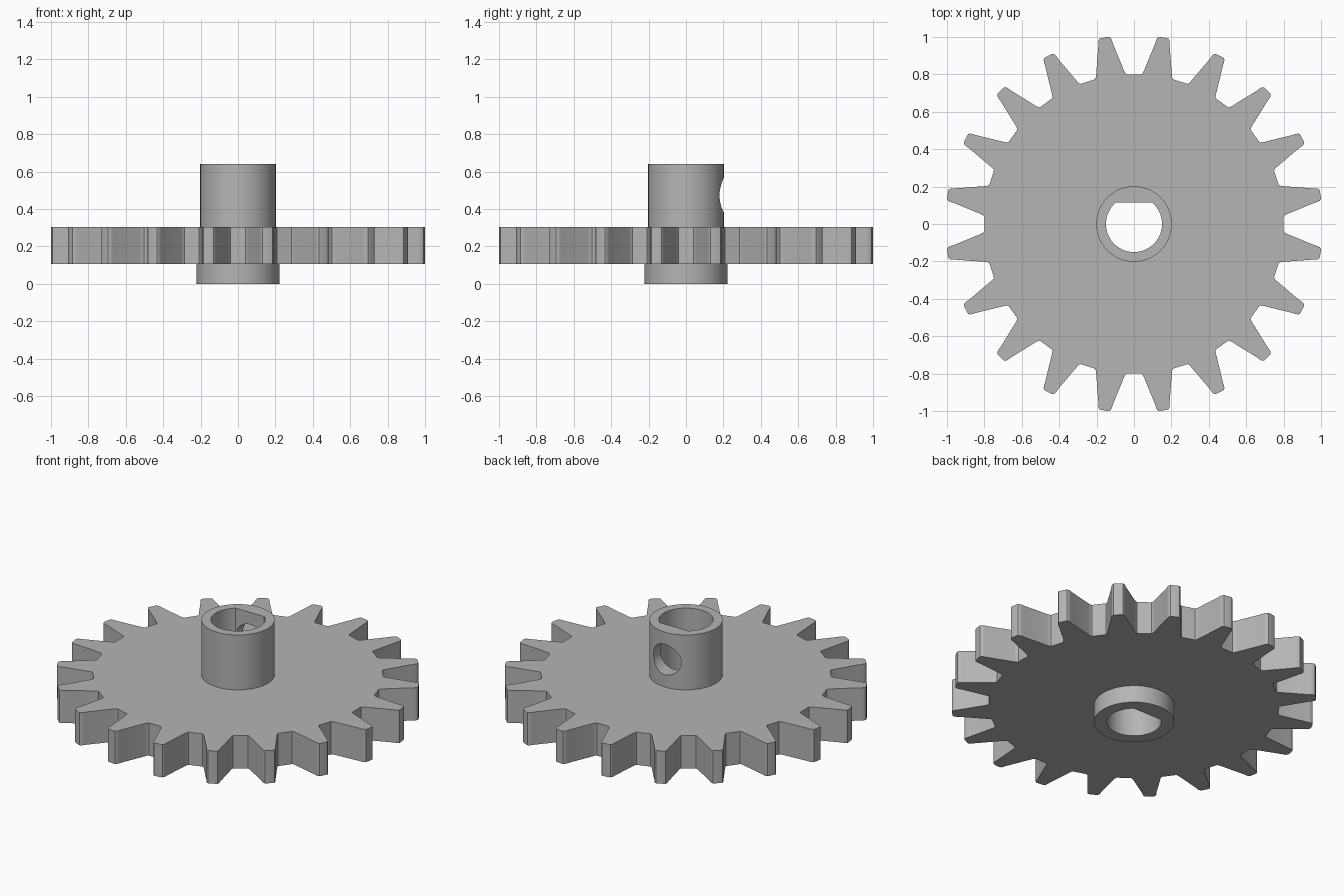
import bpy, bmesh, math
from mathutils import Matrix, Vector

cube = bpy.data.objects.get("Cube")
if cube:
    bpy.data.objects.remove(cube, do_unlink=True)

TEETH = 20
BORE_R, BORE_FLAT = 0.15, 0.115

grey = bpy.data.materials.new("plain grey")
grey.use_nodes = True
colour = (0.46, 0.46, 0.46, 1)
grey.diffuse_color = colour
grey.node_tree.nodes["Principled BSDF"].inputs["Base Color"].default_value = colour


def circle(radius, count=96):
    steps = [math.tau * i / count for i in range(count)]
    return [(radius * math.cos(a), radius * math.sin(a)) for a in steps]


def prism(name, outline, z0, z1):
    """Closed solid from a flat outline."""
    bm = bmesh.new()
    base = bm.faces.new([bm.verts.new((x, y, z0)) for x, y in outline])
    top = bmesh.ops.extrude_face_region(bm, geom=[base])["geom"]
    verts = [g for g in top if isinstance(g, bmesh.types.BMVert)]
    bmesh.ops.translate(bm, verts=verts, vec=(0, 0, z1 - z0))
    bmesh.ops.recalc_face_normals(bm, faces=bm.faces)
    mesh = bpy.data.meshes.new(name)
    bm.to_mesh(mesh)
    bm.free()
    mesh.materials.append(grey)
    obj = bpy.data.objects.new(name, mesh)
    bpy.context.collection.objects.link(obj)
    return obj


def select_only(obj):
    bpy.ops.object.select_all(action="DESELECT")
    obj.select_set(True)
    bpy.context.view_layer.objects.active = obj


def cut(obj, cutter):
    mod = obj.modifiers.new("cut", "BOOLEAN")
    mod.operation, mod.solver, mod.object = "DIFFERENCE", "EXACT", cutter
    select_only(obj)
    bpy.ops.object.modifier_apply(modifier=mod.name)


# Tooth outline: half width and distance from the axle, root to tip
half = [(0.085, 0.797), (0.079, 0.806), (0.0755, 0.818), (0.039, 0.972),
        (0.037, 0.988), (0.033, 1.0), (0.026, 1.0075), (0.017, 1.009)]
tooth = half + [(-u, v) for u, v in reversed(half)]
gear_outline = []
for i in range(TEETH):
    turn = Matrix.Rotation(math.tau * (i + 0.5) / TEETH, 2)
    gear_outline += [tuple(turn @ Vector(p)) for p in tooth]

# Toothed wheel with a wider hub below and a tall boss above
wheel = prism("toothed_wheel", gear_outline, 0.105, 0.305)
hub = prism("lower_hub", circle(0.222), 0, 0.105)
boss = prism("upper_boss", circle(0.202), 0.305, 0.64)

# D-shaped bore through all parts
start = math.pi - math.asin(BORE_FLAT / BORE_R)
sweep = math.pi + 2 * math.asin(BORE_FLAT / BORE_R)
arc = [start + sweep * i / 72 for i in range(73)]
bore = prism("bore_cutter",
             [(BORE_R * math.cos(a), BORE_R * math.sin(a)) for a in arc], -0.2, 1)
for part in (wheel, hub, boss):
    cut(part, bore)

# Set-screw hole through the back wall of the boss
screw = prism("screw_hole_cutter", circle(0.093, 48), 0, 0.4)
screw.data.transform(Matrix.Translation((0, 0, 0.473)) @ Matrix.Rotation(-math.pi / 2, 4, "X"))
cut(boss, screw)

for cutter in (bore, screw):
    bpy.data.objects.remove(cutter, do_unlink=True)

# Smooth curved walls, keep crisp edges
for part in (wheel, hub, boss):
    select_only(part)
    bpy.ops.object.shade_smooth_by_angle(angle=math.radians(35))
